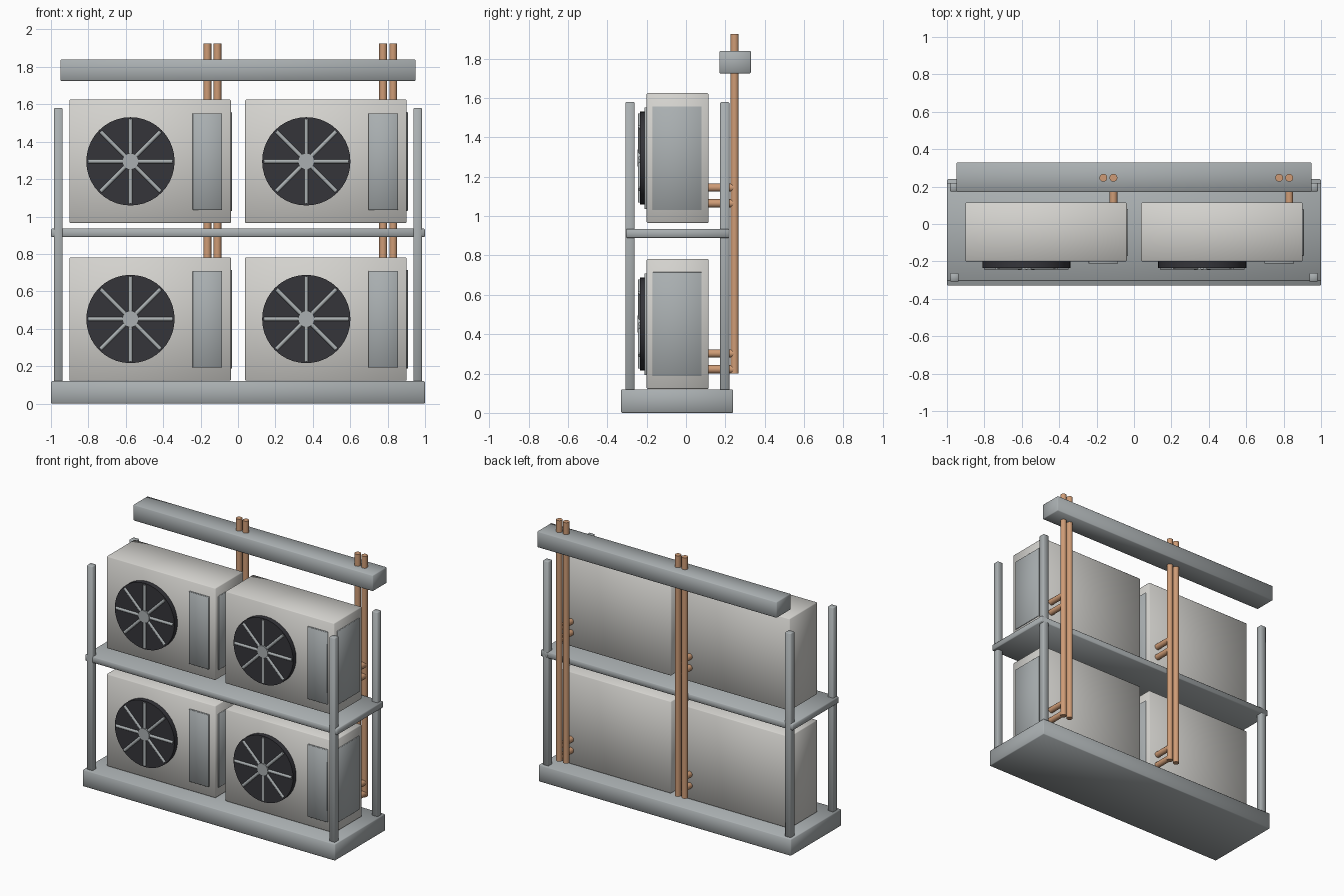
import bpy, math
from mathutils import Vector

if "Cube" in bpy.data.objects:
    bpy.data.objects.remove(bpy.data.objects["Cube"])


def material(name, rgb):
    m = bpy.data.materials.new(name)
    m.diffuse_color = (*rgb, 1)
    m.use_nodes = True
    m.node_tree.nodes["Principled BSDF"].inputs["Base Color"].default_value = m.diffuse_color
    return m


CASE = material("warm_white_casing", (0.66, 0.65, 0.62))
METAL = material("galvanised_grey", (0.40, 0.43, 0.44))
DARK = material("fan_black", (0.035, 0.035, 0.042))
COPPER = material("copper", (0.62, 0.33, 0.18))


def finish(ob, name, mat, angle):
    ob.name = name
    ob.data.materials.append(mat)
    bpy.ops.object.shade_smooth_by_angle(angle=math.radians(angle))
    return ob


def box(name, x, y, z, mat, bevel=0.005):
    """Softly bevelled box from (min, max) ranges."""
    bpy.ops.mesh.primitive_cube_add(size=1)
    ob = bpy.context.object
    lo, hi = Vector((x[0], y[0], z[0])), Vector((x[1], y[1], z[1]))
    for v in ob.data.vertices:
        v.co = [(lo[i] + hi[i]) / 2 + v.co[i] * (hi[i] - lo[i]) for i in range(3)]
    mod = ob.modifiers.new("edge", 'BEVEL')
    mod.width = bevel
    mod.segments = 1
    bpy.ops.object.modifier_apply(modifier=mod.name)
    return finish(ob, name, mat, 60)


def rod(name, a, b, r, mat, sides=20):
    """Cylinder between two points."""
    a, b = Vector(a), Vector(b)
    d = b - a
    bpy.ops.mesh.primitive_cylinder_add(vertices=sides, radius=r, depth=d.length,
                                        location=(a + b) / 2,
                                        rotation=d.to_track_quat('Z', 'Y').to_euler())
    return finish(bpy.context.object, name, mat, 40)


# Rack: plinth, shelf, posts and cable tray
box("base_plinth", (-1, 1), (-0.33, 0.24), (0, 0.12), METAL)
box("middle_shelf", (-1, 1), (-0.305, 0.22), (0.89, 0.935), METAL)
for sx, side in ((-1, "left"), (1, "right")):
    for y, end in ((-0.285, "front"), (0.197, "back")):
        box(f"{end}_{side}_post", (sx * 0.96 - 0.023, sx * 0.96 + 0.023),
            (y - 0.023, y + 0.023), (0.02, 1.58), METAL, 0.004)
box("cable_tray", (-0.95, 0.95), (0.17, 0.33), (1.725, 1.84), METAL)


def condenser(tag, cx, z0):
    # Casing with front service panel and side panel
    box(tag + "_casing", (cx - 0.432, cx + 0.432), (-0.2, 0.115), (z0, z0 + 0.66), CASE)
    box(tag + "_front_panel", (cx + 0.228, cx + 0.385), (-0.212, -0.195),
        (z0 + 0.07, z0 + 0.587), METAL, 0.002)
    box(tag + "_side_panel", (cx + 0.425, cx + 0.438), (-0.17, 0.08),
        (z0 + 0.065, z0 + 0.593), METAL, 0.002)
    # Fan disc, spokes and hub
    fx, fz = cx - 0.105, z0 + 0.33
    rod(tag + "_fan_disc", (fx, -0.195, fz), (fx, -0.235, fz), 0.236, DARK, 40)
    for k in range(4):
        a = k * math.pi / 4
        dx, dz = 0.226 * math.cos(a), 0.226 * math.sin(a)
        rod(f"{tag}_fan_spoke_{k}", (fx - dx, -0.233, fz - dz),
            (fx + dx, -0.233, fz + dz), 0.011, METAL, 12)
    rod(tag + "_fan_hub", (fx, -0.23, fz), (fx, -0.247, fz), 0.044, METAL, 24)
    # Pipe stubs at the back
    for k, dz in enumerate((0.1, 0.18)):
        rod(f"{tag}_pipe_stub_{k}", (cx + 0.36, 0.1, z0 + dz),
            (cx + 0.36, 0.247, z0 + dz), 0.021, COPPER)


for cx, side in ((-0.47, "left"), (0.47, "right")):
    for z0, level in ((0.122, "lower"), (0.965, "upper")):
        condenser(f"{level}_{side}", cx, z0)
    # Pair of vertical copper risers
    for k, dx in enumerate((0.306, 0.36)):
        rod(f"{side}_riser_{k}", (cx + dx, 0.247, 0.2), (cx + dx, 0.247, 1.925), 0.021, COPPER)
